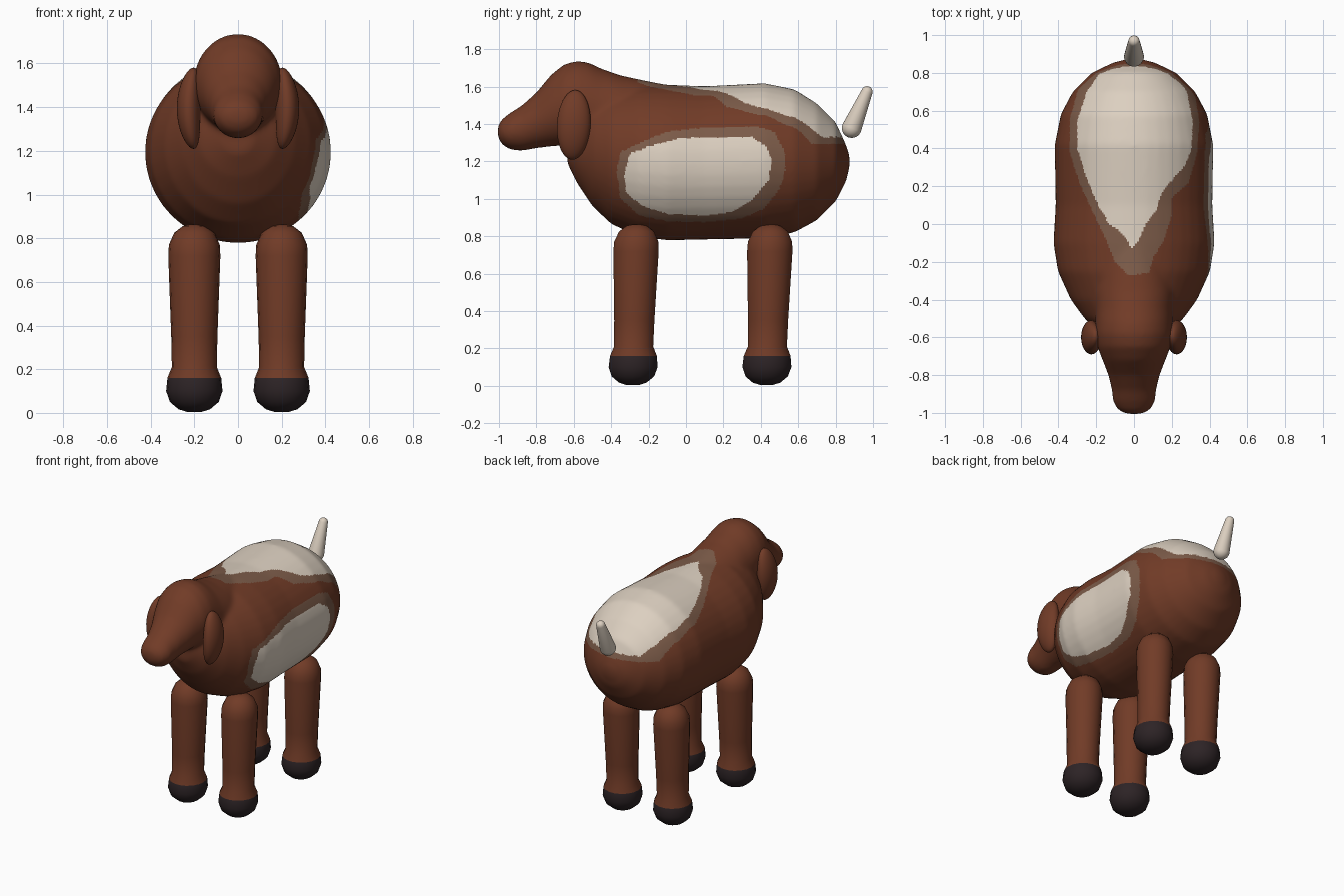
import bpy, bmesh, math
from mathutils import Vector, Matrix

if "Cube" in bpy.data.objects:
    bpy.data.objects.remove(bpy.data.objects["Cube"])


def material(name, rgb):
    m = bpy.data.materials.new(name)
    m.diffuse_color = (*rgb, 1)
    m.use_nodes = True
    m.node_tree.nodes["Principled BSDF"].inputs["Base Color"].default_value = m.diffuse_color
    return m


BROWN = material("brown coat", (0.165, 0.044, 0.020))
CREAM = material("cream patch", (0.72, 0.63, 0.53))
BLEND = material("patch border", (0.20, 0.105, 0.066))
HOOF = material("dark hoof", (0.026, 0.017, 0.019))


def finish(bm, name, mats):
    bmesh.ops.recalc_face_normals(bm, faces=bm.faces)
    me = bpy.data.meshes.new(name)
    bm.to_mesh(me)
    bm.free()
    for m in mats:
        me.materials.append(m)
    me.shade_smooth()
    ob = bpy.data.objects.new(name, me)
    bpy.context.collection.objects.link(ob)
    return ob


def skin(bm, rings):
    """Bridge equal rings of points and cap both ends."""
    rows = [[bm.verts.new(p) for p in ring] for ring in rings]
    n = len(rows[0])
    for a, b in zip(rows, rows[1:]):
        for i in range(n):
            j = (i + 1) % n
            bm.faces.new((a[i], a[j], b[j], b[i]))
    bm.faces.new(rows[0])
    bm.faces.new(rows[-1])


def loft(bm, sections, n=40):
    """Sections across y: (y, top, bottom, half width)."""
    rings = []
    for y, top, bot, w in sections:
        zc, h = (top + bot) / 2, (top - bot) / 2
        rings.append([(w * math.cos(t), y, zc + h * math.sin(t))
                      for t in (2 * math.pi * i / n for i in range(n))])
    skin(bm, rings)


def inside(u, v, poly):
    hit = False
    for (x1, y1), (x2, y2) in zip(poly, poly[1:] + poly[:1]):
        if (y1 > v) != (y2 > v) and u < (x2 - x1) * (v - y1) / (y2 - y1) + x1:
            hit = not hit
    return hit


# trunk, then neck and head, fused into one smooth skin
bm = bmesh.new()
loft(bm, [(.875, 1.23, 1.17, .03), (.855, 1.29, 1.09, .11), (.80, 1.41, .985, .225),
          (.70, 1.51, .885, .325), (.58, 1.585, .82, .388), (.42, 1.618, .788, .42),
          (.10, 1.602, .782, .415), (-.10, 1.61, .778, .427), (-.25, 1.61, .797, .403),
          (-.40, 1.58, .865, .335), (-.50, 1.55, .96, .262), (-.58, 1.45, 1.08, .18),
          (-.635, 1.34, 1.19, .07)])
loft(bm, [(-.05, 1.60, 1.3, .10), (-.2, 1.628, 1.25, .19), (-.35, 1.66, 1.22, .215),
          (-.45, 1.695, 1.22, .207), (-.52, 1.728, 1.25, .204), (-.58, 1.738, 1.28, .204),
          (-.65, 1.72, 1.285, .194), (-.72, 1.665, 1.28, .167), (-.80, 1.568, 1.27, .136),
          (-.88, 1.497, 1.255, .117), (-.94, 1.46, 1.262, .112), (-.985, 1.425, 1.29, .085),
          (-1.006, 1.39, 1.33, .04)])
body = finish(bm, "body_and_head", [BROWN, CREAM, BLEND])
rm = body.modifiers.new("fuse", 'REMESH')
rm.mode = 'VOXEL'
rm.voxel_size = 0.011
sm = body.modifiers.new("soften", 'SMOOTH')
sm.factor = 0.5
sm.iterations = 22
dg = bpy.context.evaluated_depsgraph_get()
fused = bpy.data.meshes.new_from_object(body.evaluated_get(dg))
body.modifiers.clear()
body.data = fused
fused.materials.clear()
for m in (BROWN, CREAM, BLEND):
    fused.materials.append(m)

# coat patches: outlines seen from above (x, y) and from the right (y, z)
back_in = [(-.015, -.13), (.03, -.08), (.06, 0), (.12, .07), (.14, .15), (.19, .22),
           (.27, .31), (.305, .4), (.31, .55), (.28, .7), (.2, .83), (.16, .95),
           (-.16, .95), (-.18, .8), (-.25, .7), (-.3, .55), (-.3, .4), (-.25, .24),
           (-.19, .1), (-.13, 0), (-.05, -.06)]
back_out = [(-.03, -.27), (.08, -.26), (.1, -.18), (.16, -.08), (.2, .05), (.2, .14),
            (.29, .22), (.335, .38), (.345, .55), (.32, .7), (.25, .83), (.22, .95),
            (-.22, .95), (-.24, .8), (-.3, .7), (-.34, .55), (-.34, .38), (-.29, .22),
            (-.22, .07), (-.15, -.08), (-.1, -.2)]
side_in = [(-.33, 1.13), (-.3, 1.24), (-.2, 1.28), (-.05, 1.32), (.1, 1.33), (.35, 1.33),
           (.43, 1.28), (.46, 1.2), (.44, 1.1), (.36, 1.0), (.25, .93), (.1, .91),
           (-.1, .92), (-.23, .96), (-.32, 1.03)]
side_out = [(-.37, 1.15), (-.35, 1.25), (-.22, 1.31), (-.1, 1.36), (.1, 1.38), (.38, 1.385),
            (.47, 1.36), (.53, 1.25), (.53, 1.15), (.5, 1.05), (.42, .95), (.3, .895),
            (.1, .875), (-.1, .88), (-.25, .91), (-.35, 1.0)]
for p in fused.polygons:
    x, y, z = p.center
    p.use_smooth = True
    p.material_index = 0
    if (z > 1.33 and inside(x, y, back_in)) or (x > 0 and inside(y, z, side_in)):
        p.material_index = 1
    elif (z > 1.295 and inside(x, y, back_out)) or (x > 0 and inside(y, z, side_out)):
        p.material_index = 2

# legs with dark hooves
profile = [(.03, .003), (.075, .017), (.115, .05), (.133, .1), (.127, .16), (.106, .21),
           (.109, .35), (.123, .72), (.12, .77), (.095, .825), (.055, .855), (.02, .863)]
for end, y0 in (("front", -.285), ("back", .43)):
    for side, x0 in (("left", -.2), ("right", .2)):
        bm = bmesh.new()
        skin(bm, [[(x0 + r * .97 * math.cos(t), y0 + .025 * z + r * math.sin(t), z)
                   for t in (2 * math.pi * i / 18 for i in range(18))] for r, z in profile])
        for f in bm.faces:
            f.material_index = int(f.calc_center_median().z < .16)
        finish(bm, f"{end}_{side}_leg", [BROWN, HOOF])

# hanging ears
for side, s in (("left", -1), ("right", 1)):
    bm = bmesh.new()
    bmesh.ops.create_uvsphere(bm, u_segments=32, v_segments=20, radius=1)
    for v in bm.verts:
        x, y, z = v.co
        v.co = (s * (.226 + .054 * x - .022 * z * z), -.6 + .09 * y + .008 * z, 1.395 + .186 * z)
    finish(bm, f"{side}_ear", [BROWN])

# upright tail: tapered capsule
a, b, ra, rb = Vector((0, .886, 1.378)), Vector((0, .968, 1.572)), .053, .03
axis = (b - a).normalized()
across = axis.cross(Vector((1, 0, 0)))
caps = [(a, ra, d) for d in range(-85, 1, 17)] + [(b, rb, d) for d in range(0, 86, 17)]
rings = []
for c, r, d in caps:
    e = math.radians(d)
    rings.append([c + axis * r * math.sin(e) + r * math.cos(e) *
                  (Vector((1, 0, 0)) * math.cos(t) + across * math.sin(t))
                  for t in (2 * math.pi * i / 24 for i in range(24))])
bm = bmesh.new()
skin(bm, rings)
finish(bm, "tail", [CREAM])
